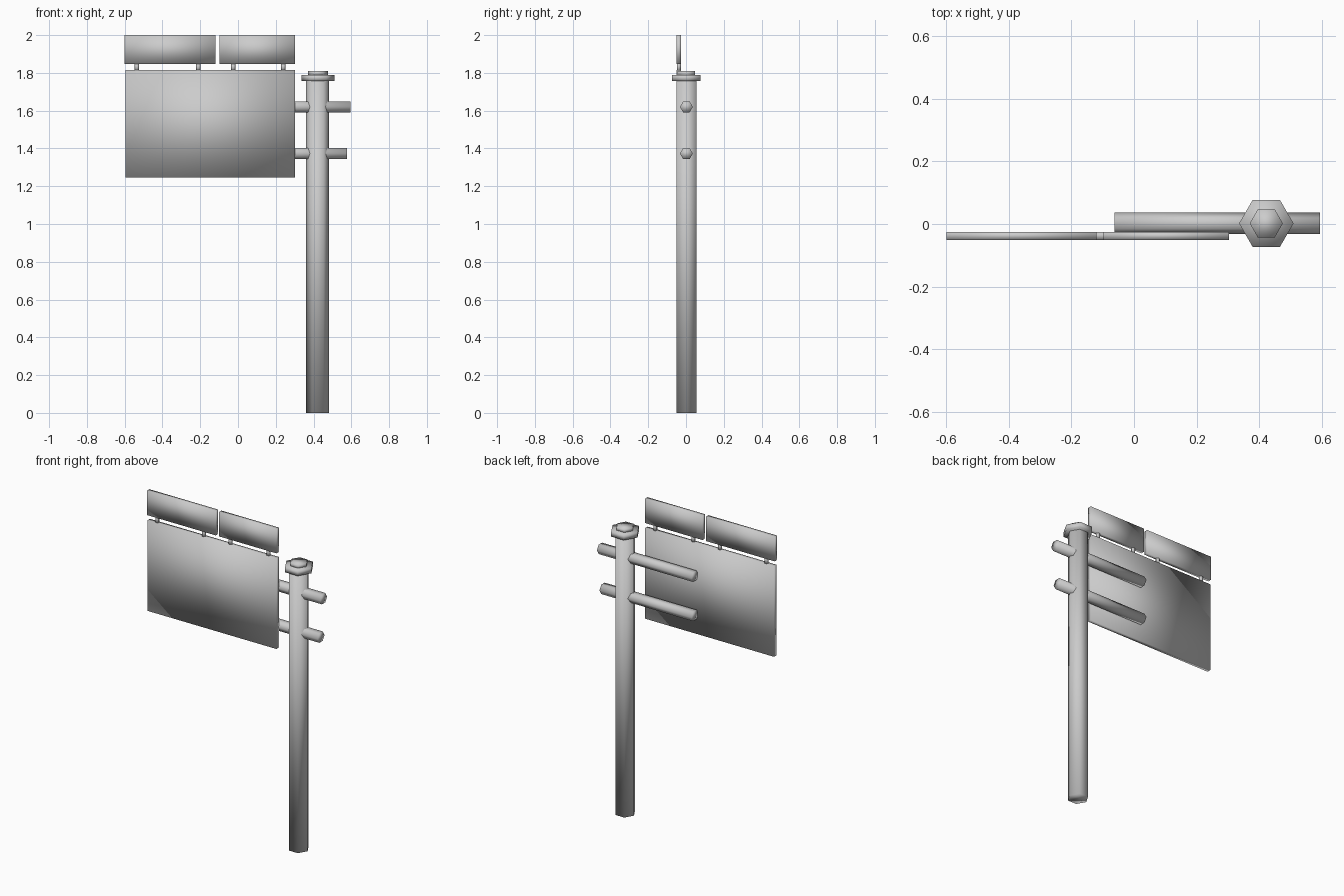
import bpy
from math import radians

if "Cube" in bpy.data.objects:
    bpy.data.objects.remove(bpy.data.objects["Cube"])

Y = 0.002        # depth of the post axis
SIGN_Y = -0.038  # depth of the sign boards


def finish(name):
    ob = bpy.context.object
    ob.name = name
    bpy.ops.object.transform_apply(location=False, rotation=True, scale=True)
    bpy.ops.object.shade_smooth()
    return ob


def hex_upright(name, x, y, r, z0, z1):
    # Six-sided prism with corners pointing along x
    bpy.ops.mesh.primitive_cylinder_add(vertices=6, radius=r, depth=z1 - z0,
                                        location=(x, y, (z0 + z1) / 2),
                                        rotation=(0, 0, radians(90)))
    return finish(name)


def hex_arm(name, x0, x1, z, r):
    # Six-sided bar along x with corners up and down
    bpy.ops.mesh.primitive_cylinder_add(vertices=6, radius=r, depth=x1 - x0,
                                        location=((x0 + x1) / 2, Y, z),
                                        rotation=(0, radians(90), 0))
    return finish(name)


def board(name, x0, x1, z0, z1):
    bpy.ops.mesh.primitive_cube_add(size=1, location=((x0 + x1) / 2, SIGN_Y, (z0 + z1) / 2))
    bpy.context.object.scale = (x1 - x0, 0.025, z1 - z0)
    return finish(name)


# Post and its stepped cap
hex_upright("post", 0.422, Y, 0.061, 0, 1.76)
hex_upright("post_cap", 0.423, Y, 0.087, 1.757, 1.79)
hex_upright("post_cap_top", 0.423, Y, 0.053, 1.785, 1.81)

# Horizontal arms behind the sign
hex_arm("upper_arm", -0.063, 0.595, 1.62, 0.034)
hex_arm("lower_arm", -0.063, 0.577, 1.373, 0.034)

# Boards
board("main_board", -0.595, 0.303, 1.245, 1.815)
board("left_top_board", -0.6, -0.12, 1.847, 2.0)
board("right_top_board", -0.097, 0.303, 1.847, 2.0)

# Pegs joining the top boards to the main board
for i, x in enumerate((-0.535, -0.21, -0.025, 0.24)):
    hex_upright(f"peg_{i + 1}", x, SIGN_Y, 0.012, 1.81, 1.852)
